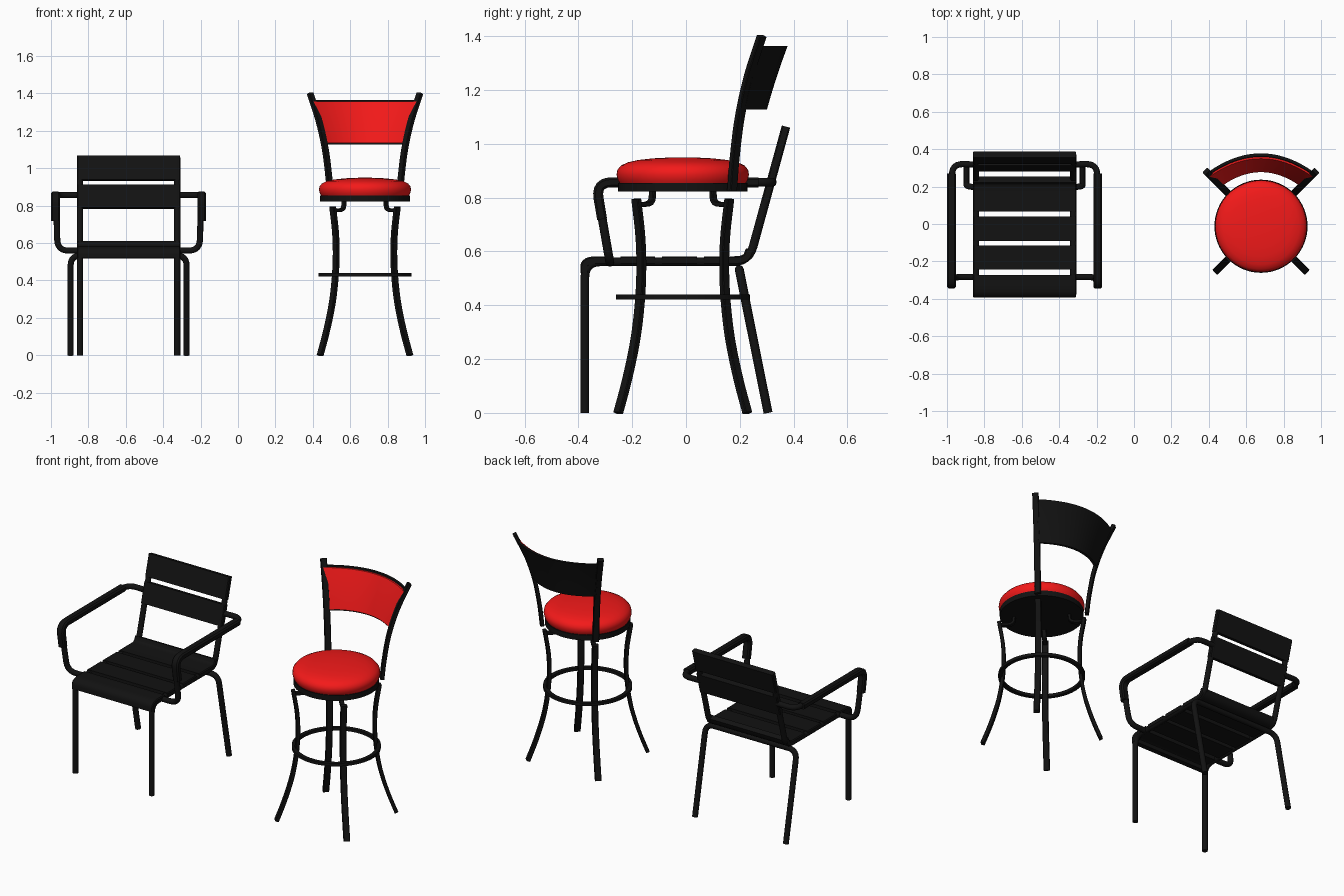
import bpy, bmesh, math
from mathutils import Vector

if "Cube" in bpy.data.objects:
    bpy.data.objects.remove(bpy.data.objects["Cube"])


def material(name, rgb):
    m = bpy.data.materials.new(name)
    m.diffuse_color = (*rgb, 1)
    m.use_nodes = True
    m.node_tree.nodes["Principled BSDF"].inputs["Base Color"].default_value = m.diffuse_color
    return m


BLACK = material("black_metal", (0.006, 0.006, 0.006))
RED = material("red_vinyl", (0.9, 0.01, 0.01))


def finish(name, bm, mat):
    bmesh.ops.remove_doubles(bm, verts=bm.verts, dist=1e-5)
    bmesh.ops.recalc_face_normals(bm, faces=bm.faces)
    me = bpy.data.meshes.new(name)
    bm.to_mesh(me)
    bm.free()
    me.materials.append(mat)
    me.shade_smooth()
    me.set_sharp_from_angle(angle=math.radians(35))
    ob = bpy.data.objects.new(name, me)
    bpy.context.collection.objects.link(ob)
    return ob


def fillet(pts, r, n=6):
    """Round the inner corners of a polyline."""
    p = [Vector(q) for q in pts]
    out = [p[0]]
    for a, b, c in zip(p, p[1:], p[2:]):
        d0, d1 = a - b, c - b
        s = b + d0.normalized() * min(r, d0.length * 0.49)
        e = b + d1.normalized() * min(r, d1.length * 0.49)
        for i in range(n + 1):
            t = i / n
            out.append(s * (1 - t) ** 2 + b * 2 * t * (1 - t) + e * t * t)
    return out + [p[-1]]


def sweep(name, pts, section, side, mat=BLACK):
    """Sweep a closed 2D section along a path; section x follows 'side'."""
    p = [Vector(q) for q in pts]
    side = Vector(side)
    bm = bmesh.new()
    rings = []
    for i, q in enumerate(p):
        t = (p[min(i + 1, len(p) - 1)] - p[max(i - 1, 0)]).normalized()
        side = (side - t * side.dot(t)).normalized()
        up = side.cross(t)
        rings.append([bm.verts.new(q + side * u + up * v) for u, v in section])
    k = len(section)
    for a, b in zip(rings, rings[1:]):
        for j in range(k):
            bm.faces.new((a[j], a[(j + 1) % k], b[(j + 1) % k], b[j]))
    bm.faces.new(rings[0])
    bm.faces.new(rings[-1])
    return finish(name, bm, mat)


def lathe(name, profile, centre, mat, steps=64):
    bm = bmesh.new()
    vs = [bm.verts.new((centre[0] + r, centre[1], z)) for r, z in profile]
    es = [bm.edges.new(e) for e in zip(vs, vs[1:])]
    bmesh.ops.spin(bm, geom=vs + es, cent=(*centre, 0), axis=(0, 0, 1),
                   angle=math.tau, steps=steps)
    return finish(name, bm, mat)


def circle(r, n=14):
    return [(r * math.cos(math.tau * i / n), r * math.sin(math.tau * i / n)) for i in range(n)]


def rect(w, h, b=0.003):
    x, y = w / 2, h / 2
    return [(x - b, -y), (x, -y + b), (x, y - b), (x - b, y),
            (-x + b, y), (-x, y - b), (-x, -y + b), (-x + b, -y)]


def smooth_curve(table, n=20):
    """Catmull-Rom through evenly listed (radius, z) pairs."""
    p = [Vector(q) for q in table]
    p = [2 * p[0] - p[1]] + p + [2 * p[-1] - p[-2]]
    out = []
    for i in range(1, len(p) - 2):
        a, b, c, d = p[i - 1:i + 3]
        for j in range(6):
            t = j / 6
            out.append(0.5 * (2 * b + (c - a) * t + (2 * a - 5 * b + 4 * c - d) * t * t
                              + (3 * b - a - 3 * c + d) * t ** 3))
    return out + [p[-2]]


# ---------------- Armchair ----------------
CX = -0.585
TUBE = circle(0.0165)
for s, tag in ((-1, "left"), (1, "right")):
    def X(d):
        return CX + s * d
    # front leg, seat rail and back upright in one bent tube
    x = X(0.26)
    sweep(f"chair_frame_{tag}",
          fillet([(x, -0.376, 0), (x, -0.376, 0.5615), (x, 0.234, 0.5615), (x, 0.37, 1.058)], 0.06),
          TUBE, (1, 0, 0))
    # armrest tube, from seat rail round to back upright
    sweep(f"armrest_tube_{tag}",
          fillet([(X(0.26), -0.283, 0.56), (X(0.38), -0.283, 0.56), (X(0.388), -0.335, 0.857),
                  (X(0.388), 0.322, 0.857), (X(0.26), 0.318, 0.857)], 0.06), TUBE, (0, 1, 0))
    # wider grip wrapped over the armrest
    x = X(0.391)
    sweep(f"armrest_grip_{tag}",
          fillet([(x, -0.312, 0.72), (x, -0.335, 0.857), (x, 0.27, 0.857)], 0.06),
          rect(0.046, 0.037, 0.008), (1, 0, 0))

# rear legs: an inverted U under the seat
sweep("chair_rear_legs",
      fillet([(CX - 0.31, 0.305, 0), (CX - 0.31, 0.198, 0.533),
              (CX + 0.31, 0.198, 0.533), (CX + 0.31, 0.305, 0)], 0.055), TUBE, (0, 1, 0))

# slats, as (y, z) paths
back = lambda z: (0.234 + (z - 0.5615) * 0.274, z)
slats = {
    "seat_slat_front": [(-0.377, 0.52), (-0.377, 0.566), (-0.272, 0.566)],
    "seat_slat_2": [(-0.243, 0.566), (-0.115, 0.566)],
    "seat_slat_3": [(-0.09, 0.566), (0.04, 0.566)],
    "seat_slat_rear": [(0.067, 0.566), (0.222, 0.566), (0.238, 0.606)],
    "back_slat_lower": [back(0.787), back(0.908)],
    "back_slat_upper": [back(0.936), back(1.064)],
}
for name, path in slats.items():
    sweep(name, fillet([(CX, y, z) for y, z in path], 0.045), rect(0.552, 0.032, 0.005), (1, 0, 0))

# ---------------- Bar stool ----------------
SX, SY = 0.679, -0.012
BAR = rect(0.036, 0.022)
leg = smooth_curve([(.24, 0), (.213, .1), (.19, .2), (.172, .3), (.159, .42),
                    (.154, .54), (.158, .66), (.173, .795)])
upright = smooth_curve([(.183, .825), (.193, .95), (.212, 1.1), (.245, 1.25), (.293, 1.4)])
bracket = fillet([(.172, .775, 0), (.115, .775, 0), (.112, .825, 0)], 0.045)

for dx in (-1, 1):
    for dy in (-1, 1):
        tag = ("front" if dy < 0 else "rear") + ("_left" if dx < 0 else "_right")

        def place(path):
            return [(SX + dx * q[0], SY + dy * q[0], q[1]) for q in path]
        tangent = (dx, -dy, 0)
        sweep(f"stool_leg_{tag}", place(leg), BAR, tangent)
        sweep(f"seat_bracket_{tag}", place(bracket), rect(0.026, 0.018), tangent)
        if dy > 0:
            sweep(f"back_upright_{tag}", place(upright), BAR, tangent)

# foot ring, seat base and cushion
lathe("foot_ring", [(.226, .422), (.249, .422), (.249, .44), (.226, .44), (.226, .422)], (SX, SY), BLACK)
lathe("seat_base", [(0, .822), (.24, .822), (.24, .855), (0, .855)], (SX, SY), BLACK)
lathe("seat_cushion", [(0, .85), (.232, .85), (.241, .865), (.246, .885), (.243, .903), (.23, .919),
                       (.205, .931), (.165, .94), (.11, .946), (.05, .949), (0, .95)], (SX, SY), RED)


def back_panel(name, z0, z1, near, far, mat, nu=24, nv=5):
    """Curved panel between the uprights; near/far are y offsets of its faces."""
    bm = bmesh.new()

    def point(u, v, off):
        z = z0 + (z1 - z0) * v
        k = (z - 1.128) / 0.234
        half = 0.219 + 0.048 * k + 0.012 * k * k
        sag = 0.082 + 0.016 * k
        return bm.verts.new((SX + u * half, SY + half + sag * (1 - u * u) + off, z))
    grids = [[[point(2 * i / nu - 1, j / nv, o) for j in range(nv + 1)] for i in range(nu + 1)]
             for o in (near, far)]
    for g in grids:
        for i in range(nu):
            for j in range(nv):
                bm.faces.new((g[i][j], g[i + 1][j], g[i + 1][j + 1], g[i][j + 1]))
    loops = [[g[i][0] for i in range(nu + 1)] + [g[nu][j] for j in range(1, nv + 1)]
             + [g[i][nv] for i in range(nu - 1, -1, -1)] + [g[0][j] for j in range(nv - 1, 0, -1)]
             for g in grids]
    a, b = loops
    for i in range(len(a)):
        k = (i + 1) % len(a)
        bm.faces.new((a[i], a[k], b[k], b[i]))
    finish(name, bm, mat)


# backrest: black shell with red padding in front
back_panel("backrest_shell", 1.128, 1.364, -0.004, 0.012, BLACK)
back_panel("backrest_padding", 1.136, 1.357, -0.014, -0.003, RED)
